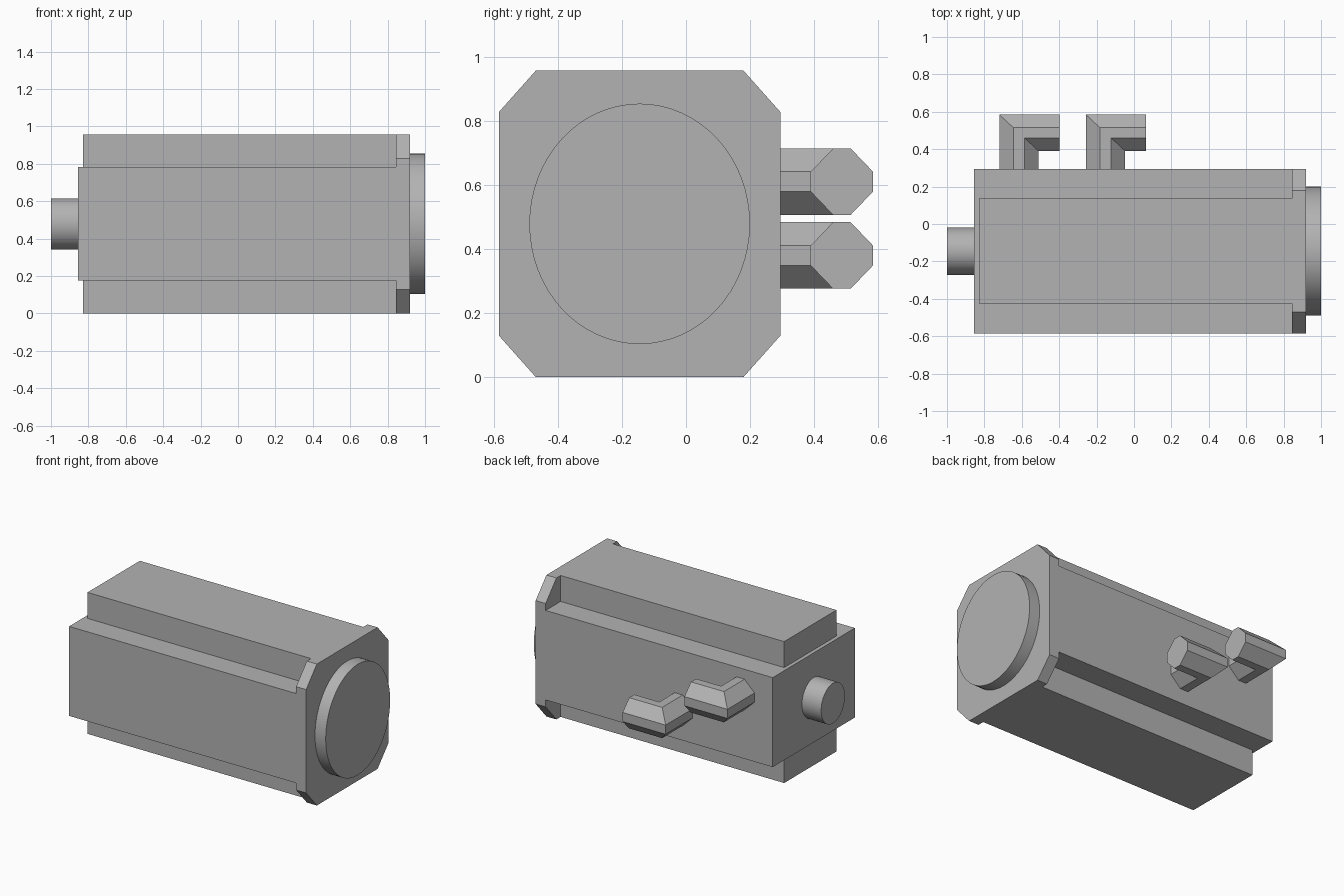
import bpy
import bmesh
from math import pi
from mathutils import Matrix

cube = bpy.data.objects.get("Cube")
if cube:
    bpy.data.objects.remove(cube, do_unlink=True)

grey = bpy.data.materials.new("motor grey")
grey.use_nodes = True
colour = (0.45, 0.45, 0.45, 1)
grey.diffuse_color = colour
grey.node_tree.nodes["Principled BSDF"].inputs["Base Color"].default_value = colour

AXIS_Y, AXIS_Z = -0.145, 0.479   # centre line of the motor


def finish(name, bm):
    bmesh.ops.recalc_face_normals(bm, faces=bm.faces)
    mesh = bpy.data.meshes.new(name)
    bm.to_mesh(mesh)
    bm.free()
    mesh.materials.append(grey)
    obj = bpy.data.objects.new(name, mesh)
    bpy.context.scene.collection.objects.link(obj)
    return obj


def loft(name, rings):
    """Skin matching closed rings of points and cap both ends."""
    bm = bmesh.new()
    loops = [[bm.verts.new(p) for p in ring] for ring in rings]
    n = len(loops[0])
    for a, b in zip(loops, loops[1:]):
        for i in range(n):
            j = (i + 1) % n
            bm.faces.new((a[i], a[j], b[j], b[i]))
    bm.faces.new(loops[0])
    bm.faces.new(loops[-1])
    return finish(name, bm)


def prism(name, x0, x1, profile):
    """Extrude a profile, given about the centre line, along x."""
    return loft(name, [[(x, AXIS_Y + y, AXIS_Z + z) for y, z in profile]
                       for x in (x0, x1)])


def rectangle(y, z):
    return [(-y, -z), (y, -z), (y, z), (-y, z)]


def cylinder(name, x0, x1, ry, rz):
    bm = bmesh.new()
    bmesh.ops.create_cone(bm, cap_ends=True, segments=64,
                          radius1=1, radius2=1, depth=x1 - x0)
    place = (Matrix.Translation(((x0 + x1) / 2, AXIS_Y, AXIS_Z))
             @ Matrix.Diagonal((1, ry, rz, 1))
             @ Matrix.Rotation(pi / 2, 4, "Y"))
    bmesh.ops.transform(bm, matrix=place, verts=bm.verts)
    obj = finish(name, bm)
    bpy.ops.object.select_all(action="DESELECT")
    obj.select_set(True)
    bpy.context.view_layer.objects.active = obj
    bpy.ops.object.shade_smooth_by_angle()


def elbow(name, x, z):
    """Eight-sided connector leaving the back and turning towards +x."""
    dx = (0, 0, 0.075, 0.135, 0.21, 0.21, 0.135, 0.075)
    dy = (0, 0, 0.07, 0.125, 0.195, 0.195, 0.125, 0.07)
    dz = (-0.031, 0.031, 0.104, 0.104, 0.031, -0.031, -0.104, -0.104)
    corner = [(x + a, 0.585 - b, z + c) for a, b, c in zip(dx, dy, dz)]
    root = [(px, 0.29, pz) for px, py, pz in corner]
    tip = [(x + 0.322, py, pz) for px, py, pz in corner]
    loft(name, [root, corner, tip])


# Cross-shaped housing made of two crossing blocks
prism("housing_wide_block", -0.856, 0.85, rectangle(0.44, 0.303))
prism("housing_tall_block", -0.83, 0.85, rectangle(0.28, 0.479))

# Front flange with cut corners
w, h, cw, ch = 0.44, 0.479, 0.325, 0.35
prism("flange", 0.845, 0.92, [(-cw, -h), (cw, -h), (w, -ch), (w, ch),
                              (cw, h), (-cw, h), (-w, ch), (-w, -ch)])

# Pilot disc and rear stub
cylinder("pilot_disc", 0.91, 1.0, 0.345, 0.376)
cylinder("rear_stub", -1.0, -0.85, 0.127, 0.136)

# Angled cable connectors on the back
elbow("upper_connector", -0.72, 0.611)
elbow("lower_connector", -0.257, 0.38)
